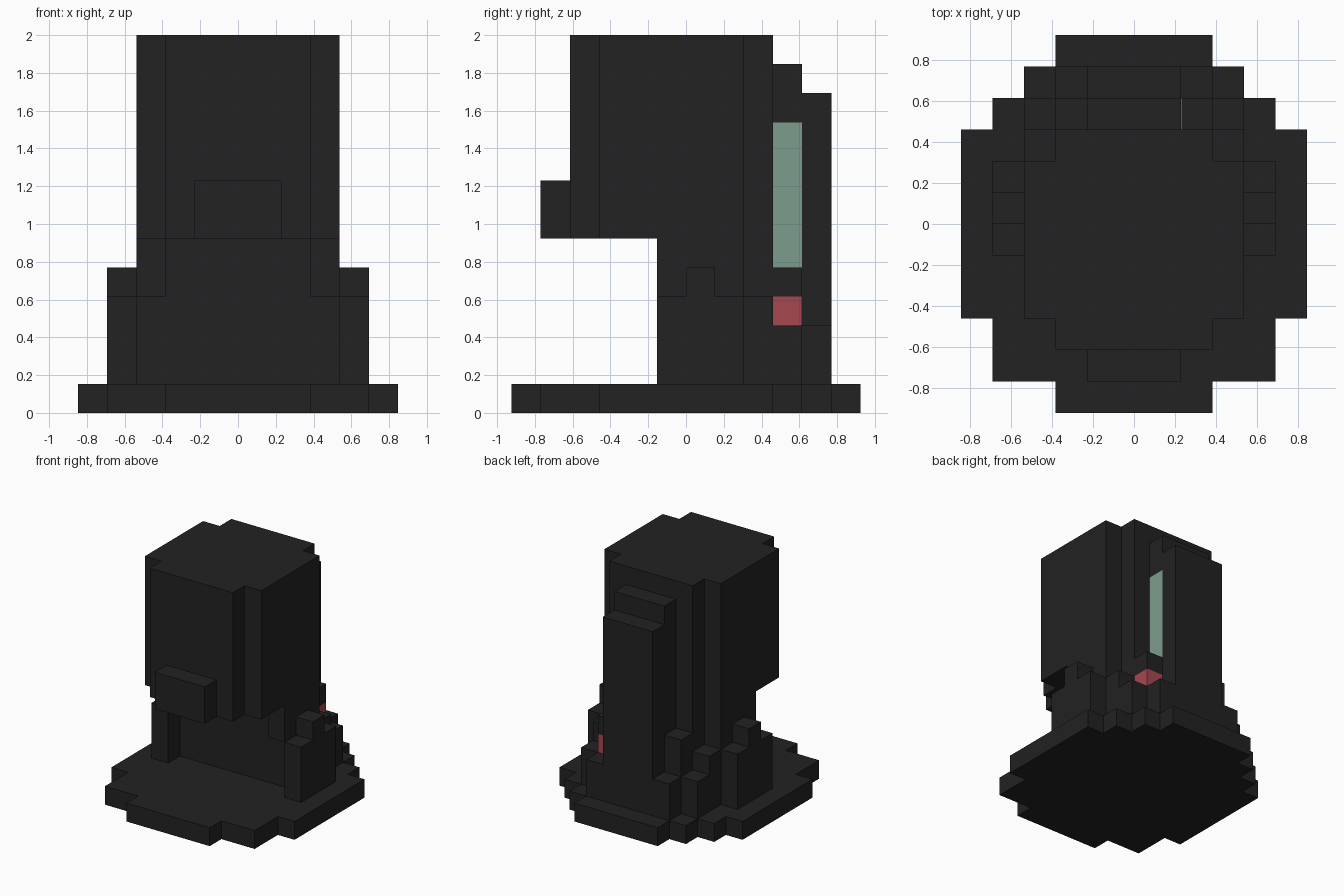
import bpy
import bmesh

U = 2 / 13  # one block

if "Cube" in bpy.data.objects:
    bpy.data.objects.remove(bpy.data.objects["Cube"], do_unlink=True)


def material(name, rgb):
    m = bpy.data.materials.new(name)
    m.use_nodes = True
    m.diffuse_color = (*rgb, 1)
    bsdf = m.node_tree.nodes["Principled BSDF"]
    bsdf.inputs["Base Color"].default_value = (*rgb, 1)
    bsdf.inputs["Roughness"].default_value = 0.9
    return m


BLACK = material("charcoal black", (0.016, 0.016, 0.016))
RED = material("dusty red", (0.38, 0.065, 0.08))
TEAL = material("grey teal", (0.2, 0.335, 0.262))


def prism(name, outline, z0, z1, mat=BLACK):
    """Extrude a counter-clockwise outline, in blocks, from z0 to z1."""
    bm = bmesh.new()
    face = bm.faces.new([bm.verts.new((x * U, y * U, z0 * U)) for x, y in outline])
    up = bmesh.ops.extrude_face_region(bm, geom=[face], use_keep_orig=True)
    for v in up["geom"]:
        if isinstance(v, bmesh.types.BMVert):
            v.co.z = z1 * U
    bmesh.ops.recalc_face_normals(bm, faces=bm.faces)
    mesh = bpy.data.meshes.new(name)
    bm.to_mesh(mesh)
    bm.free()
    mesh.materials.append(mat)
    ob = bpy.data.objects.new(name, mesh)
    bpy.context.collection.objects.link(ob)
    return ob


def mirrored_prism(name, half, z0, z1):
    """Prism from the +x half of an outline, listed front to back."""
    return prism(name, half + [(-x, y) for x, y in reversed(half)], z0, z1)


def box(name, x, y, z, mat=BLACK):
    (x0, x1), (y0, y1) = x, y
    return prism(name, [(x0, y0), (x1, y0), (x1, y1), (x0, y1)], *z, mat)


def pair(name, x, y, z):
    box("left_" + name, x, y, z)
    box("right_" + name, (-x[1], -x[0]), y, z)


# Stepped round base
mirrored_prism("base", [(2.5, -6), (2.5, -5), (4.5, -5), (4.5, -3), (5.5, -3), (5.5, 3),
                        (4.5, 3), (4.5, 4), (3.5, 4), (3.5, 5), (2.5, 5), (2.5, 6)], 0, 1)

# Torso, neck with side drapes, head and the block on its front
box("torso", (-3.5, 3.5), (0, 3), (1, 4))
mirrored_prism("neck", [(2.5, 0), (2.5, -1), (3.5, -1), (3.5, 2), (2.5, 2), (2.5, 3)], 4, 6)
mirrored_prism("head", [(2.5, -4), (2.5, -3), (3.5, -3), (3.5, 2), (2.5, 2), (2.5, 3)], 6, 13)
box("front_block", (-1.5, 1.5), (-5, -4), (6, 8))

# Stepped back column
box("back_column_inner", (-1.5, 1.5), (3, 4), (1, 12))
box("back_column_outer", (-1.5, 1.5), (4, 5), (1, 11))

# Side blocks and low steps around the back
pair("arm", (3.5, 4.5), (-1, 2), (1, 4))
pair("arm_knob", (3.5, 4.5), (0, 1), (4, 5))
pair("side_step", (2.5, 3.5), (3, 4), (1, 3))
pair("back_step", (1.5, 2.5), (4, 5), (1, 3))
pair("post", (1.5, 2.5), (3, 4), (1, 3))
pair("post_cap", (1.5, 2.5), (3, 4), (4, 5))

# Post middles: red on one side only
box("right_post_middle", (-2.5, -1.5), (3, 4), (3, 4))
box("red_block", (1.5, 2.5), (3, 4), (3, 4), RED)

# Teal strip on the side of the back column
box("teal_strip", (1.5, 1.52), (3, 4), (5, 10), TEAL)
